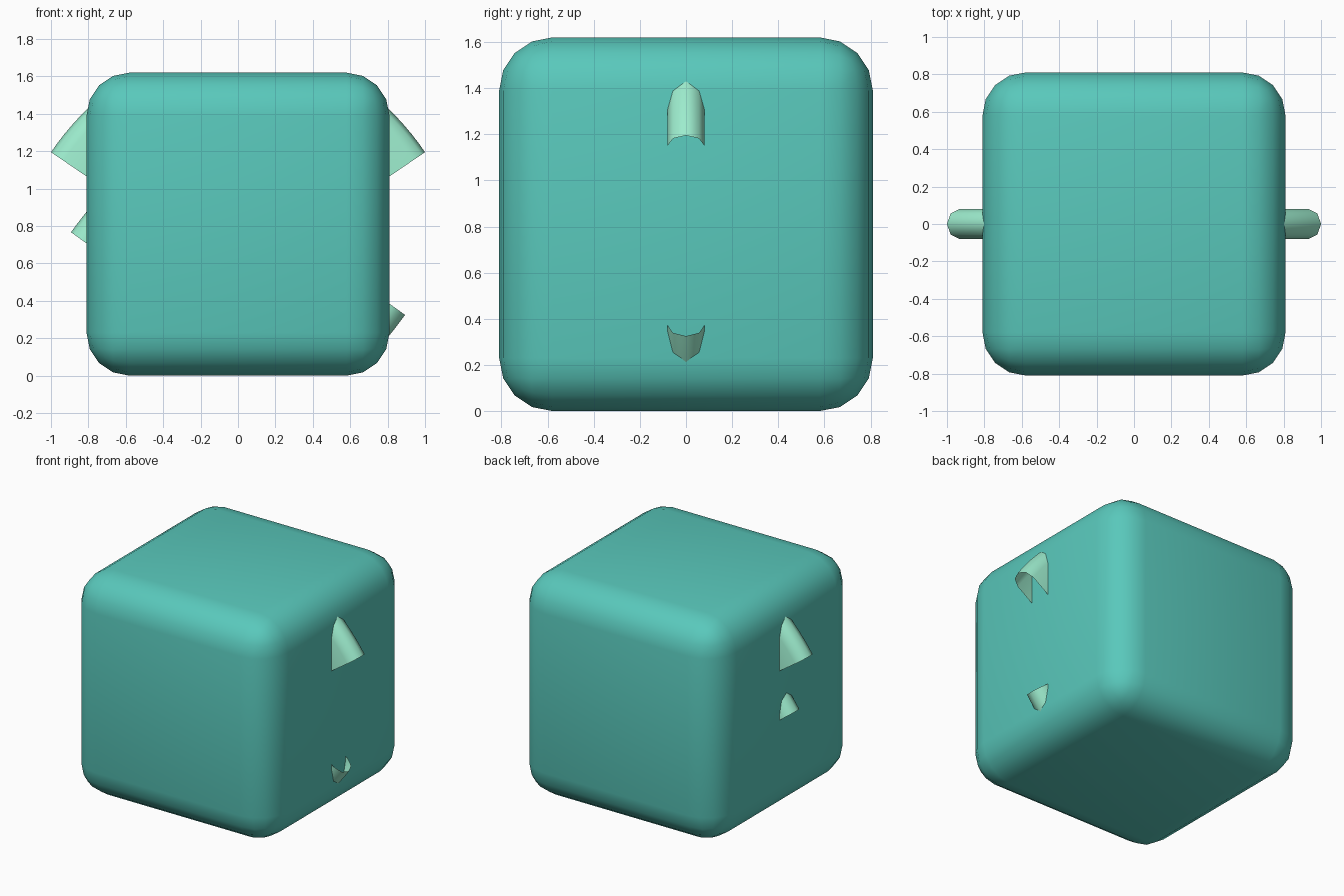
import bpy, bmesh, math
from mathutils import Vector

if "Cube" in bpy.data.objects:
    bpy.data.objects.remove(bpy.data.objects["Cube"])


def material(name, rgb):
    m = bpy.data.materials.new(name)
    m.diffuse_color = (*rgb, 1)
    m.use_nodes = True
    m.node_tree.nodes["Principled BSDF"].inputs["Base Color"].default_value = m.diffuse_color
    return m


teal = material("teal", (0.10, 0.58, 0.50))
mint = material("mint", (0.34, 0.85, 0.62))

# rounded cube body
bpy.ops.mesh.primitive_cube_add(size=1.62, location=(0, 0, 0.81))
body = bpy.context.object
body.name = "body"
body.data.materials.append(teal)
bev = body.modifiers.new("round", 'BEVEL')
bev.width, bev.segments = 0.23, 4
bpy.ops.object.shade_smooth()


def ribbon_end(name, tip, inward, up, radius, length):
    """Hollow round-backed ribbon that curves from its open tip into the body."""
    u = Vector((inward[0], 0, inward[1])).normalized()
    t = Vector((-u.z, 0, u.x))
    if t.z * up < 0:
        t = -t
    centre = Vector((tip[0], 0, tip[1])) + u * radius
    w, deep, steps = 0.08, 0.28, 6
    # half-round back with two straight flanges: (y, depth)
    arc = [(w * math.sin(a), w - w * math.cos(a))
           for a in (math.radians(d) for d in (-90, -45, 0, 45, 90))]
    section = [(-w, deep)] + arc + [(w, deep)]
    bm = bmesh.new()
    rows = []
    for i in range(steps + 1):
        a = length / radius * i / steps
        out = -u * math.cos(a) + t * math.sin(a)
        rows.append([bm.verts.new(centre + out * (radius - d) + Vector((0, y, 0)))
                     for y, d in section])
    for r0, r1 in zip(rows, rows[1:]):
        for j in range(len(section) - 1):
            bm.faces.new((r0[j], r0[j + 1], r1[j + 1], r1[j]))
    # make the outside of the back face outwards
    bm.normal_update()
    bm.faces.ensure_lookup_table()
    if bm.faces[2].normal.dot(u) > 0:
        bmesh.ops.reverse_faces(bm, faces=bm.faces[:])
    me = bpy.data.meshes.new(name)
    bm.to_mesh(me)
    bm.free()
    me.materials.append(mint)
    me.shade_smooth()
    ob = bpy.data.objects.new(name, me)
    bpy.context.collection.objects.link(ob)


# upper pair, mirrored left and right
for s, side in ((1, "right"), (-1, "left")):
    ribbon_end("upper_ribbon_" + side, (s, 1.195), (-s * 0.827, -0.563), 1, 1.5, 0.36)

# lower pair, one hooking down and one hooking up
ribbon_end("lower_ribbon_left", (-0.893, 0.767), (0.812, -0.584), 1, 2.5, 0.3)
ribbon_end("lower_ribbon_right", (0.893, 0.325), (-0.812, 0.584), -1, 2.5, 0.24)
